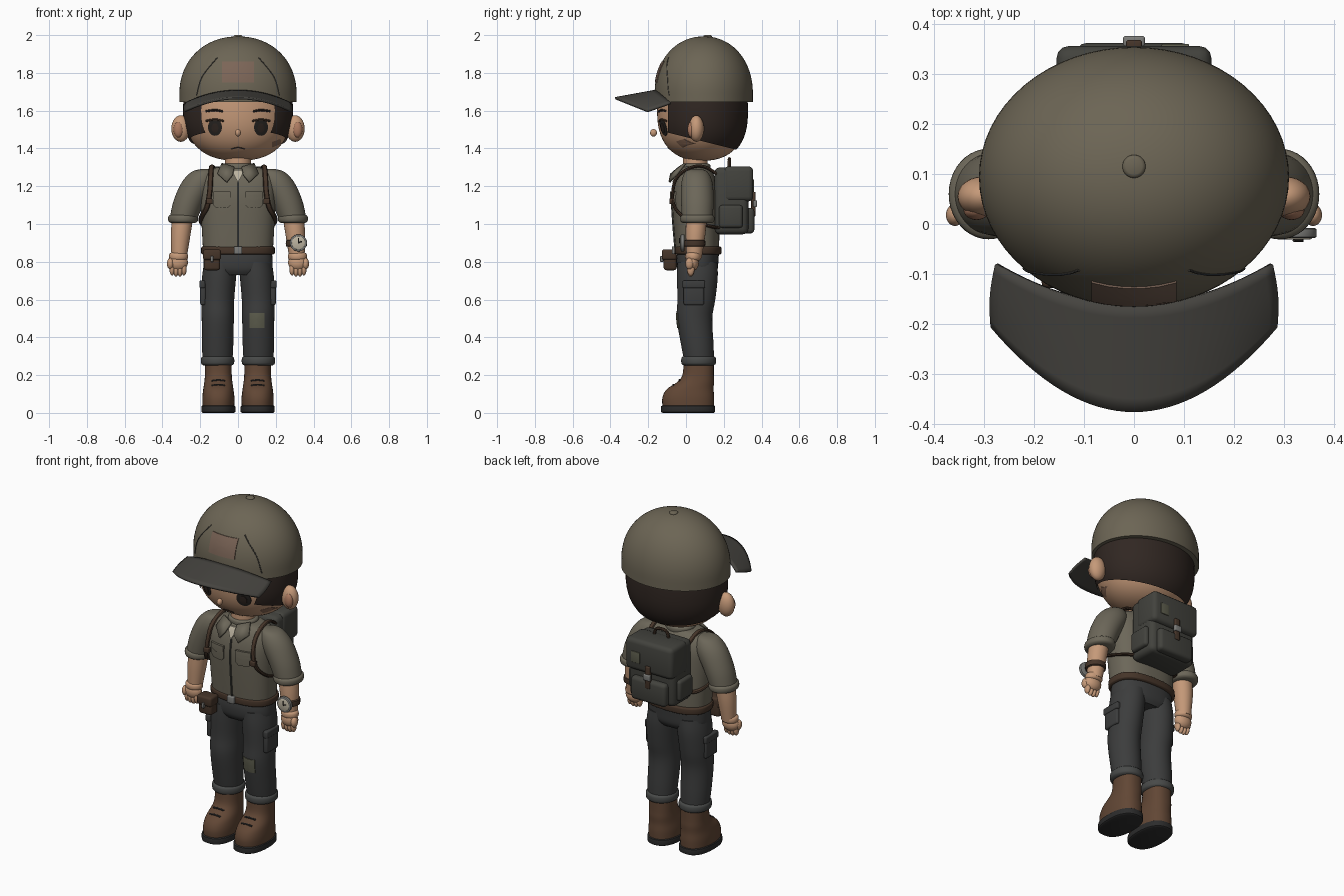
import bpy, bmesh, math
from mathutils import Vector
from mathutils.bvhtree import BVHTree

if "Cube" in bpy.data.objects:
    bpy.data.objects.remove(bpy.data.objects["Cube"])

COL = dict(cap=(.15, .13, .09), brim=(.06, .057, .05), shirt=(.15, .135, .1), skin=(.56, .32, .19),
           hair=(.03, .02, .016), pants=(.045, .046, .046), cuff=(.065, .068, .066), boot=(.12, .062, .035),
           sole=(.025, .025, .025), leather=(.06, .035, .022), pack=(.055, .055, .047), cream=(.5, .45, .35),
           patch=(.2, .13, .095), green=(.11, .11, .075), eye=(.02, .017, .015), metal=(.2, .2, .19),
           ear=(.42, .2, .12), scuff=(.25, .14, .09))
MATS = {}
for k, c in COL.items():
    MATS[k] = bpy.data.materials.new(k)
    MATS[k].diffuse_color = (*c, 1)


def finish(name, bm, col, angle=40):
    bmesh.ops.recalc_face_normals(bm, faces=bm.faces)
    me = bpy.data.meshes.new(name)
    bm.to_mesh(me)
    bm.free()
    me.shade_smooth()
    me.set_sharp_from_angle(angle=math.radians(angle))
    me.materials.append(MATS[col])
    ob = bpy.data.objects.new(name, me)
    bpy.context.collection.objects.link(ob)
    return ob


def spline(rows, n):
    """Catmull-Rom interpolation of rows of numbers."""
    out = []
    for i in range(len(rows) - 1):
        a, b, c, d = (rows[min(max(i + k, 0), len(rows) - 1)] for k in (-1, 0, 1, 2))
        for t in (j / n for j in range(n)):
            out.append([.5 * (2 * q + (r - p) * t + (2 * p - 5 * q + 4 * r - s) * t * t
                              + (3 * q - p - 3 * r + s) * t ** 3) for p, q, r, s in zip(a, b, c, d)])
    return out + [list(rows[-1])]


def loft(rings, p=2, n=40, sub=4):
    """Skin stacked superellipse rings (z, cx, cy, rx, ry)."""
    bm, loops = bmesh.new(), []
    for z, cx, cy, rx, ry in spline(rings, sub):
        ring = []
        for i in range(n):
            c, s = math.cos(2 * math.pi * i / n), math.sin(2 * math.pi * i / n)
            ring.append(bm.verts.new((cx + rx * math.copysign(abs(c) ** (2 / p), c),
                                      cy + ry * math.copysign(abs(s) ** (2 / p), s), z)))
        loops.append(ring)
    for a, b in zip(loops, loops[1:]):
        for i in range(n):
            bm.faces.new((a[i], a[(i + 1) % n], b[(i + 1) % n], b[i]))
    bm.faces.new(loops[0])
    bm.faces.new(loops[-1])
    return bm


def ovoid(cz, cy, rx, ry, rz, p, a0=-90, a1=90, n=64):
    rows = []
    for i in range(29):
        a = math.radians(a0 + (a1 - a0) * i / 28)
        s, k = math.sin(a), max(abs(math.cos(a)), .004) ** (2 / p)
        rows.append((cz + rz * math.copysign(abs(s) ** (2 / p), s), 0, cy, rx * k, ry * k))
    return loft(rows, 2, n, 1)


def band(z0, z1, cx, cy, rx, ry, r=.012, p=2):
    """Rounded cuff or belt."""
    return loft([(z0, cx, cy, rx - r, ry - r), (z0 + r * .4, cx, cy, rx - r * .3, ry - r * .3),
                 (z0 + r, cx, cy, rx, ry), (z1 - r, cx, cy, rx, ry),
                 (z1 - r * .4, cx, cy, rx - r * .3, ry - r * .3), (z1, cx, cy, rx - r, ry - r)], p, 40, 2)


def box(name, x, y, z, col, bevel=.008):
    """Bevelled box from ranges."""
    bm = bmesh.new()
    bmesh.ops.create_cube(bm, size=1)
    for v in bm.verts:
        v.co = [(lo + hi) / 2 + c * (hi - lo) for c, (lo, hi) in zip(v.co, (x, y, z))]
    bmesh.ops.bevel(bm, geom=bm.edges[:], offset=bevel, segments=3, affect='EDGES', profile=.5)
    return finish(name, bm, col)


def ball(name, c, r, col):
    bm = bmesh.new()
    bmesh.ops.create_uvsphere(bm, u_segments=24, v_segments=14, radius=1)
    for v in bm.verts:
        v.co = [a + b * q for a, b, q in zip(c, r, v.co)]
    return finish(name, bm, col)


def tube(name, pts, r, col, sub=6, flat=1):
    """Tube through points; flat squashes its thickness along y."""
    bm, loops = bmesh.new(), []
    P = [Vector(q) for q in spline(pts, sub)]
    for i, q in enumerate(P):
        t = (P[min(i + 1, len(P) - 1)] - P[max(i - 1, 0)]).normalized()
        u = t.cross(Vector((1, 0, 0)) if abs(t.x) < .8 else Vector((0, 1, 0))).normalized()
        w = t.cross(u)
        loops.append([bm.verts.new(q + r * (math.cos(a) * u * flat + math.sin(a) * w))
                      for a in (math.pi * k / 4 for k in range(8))])
    for a, b in zip(loops, loops[1:]):
        for i in range(8):
            bm.faces.new((a[i], a[(i + 1) % 8], b[(i + 1) % 8], b[i]))
    bm.faces.new(loops[0])
    bm.faces.new(loops[-1])
    return finish(name, bm, col)


def surf(ob, x, z, off):
    """Point on the front of an object at x, z."""
    me = ob.data
    tree = BVHTree.FromPolygons([v.co for v in me.vertices], [p.vertices[:] for p in me.polygons])
    hit = tree.ray_cast(Vector((x, -2, z)), Vector((0, 1, 0)))[0]
    return Vector((x, (hit.y if hit else 0) - off, z))


def patch(name, ob, outline, col, t=.004, dens=5):
    """Thin panel wrapped on the front of an object."""
    n = len(outline)
    pts = [Vector(outline[i]).lerp(Vector(outline[(i + 1) % n]), k / dens) for i in range(n) for k in range(dens)]
    mid = sum(pts, Vector((0, 0))) / len(pts)
    bm, loops = bmesh.new(), []
    for k, off in ((.02, t), (.35, t), (.7, t), (1, t), (1, -.006)):
        loops.append([bm.verts.new(surf(ob, *mid.lerp(q, k), off)) for q in pts])
    for a, b in zip(loops, loops[1:]):
        for i in range(len(pts)):
            bm.faces.new((a[i], a[(i + 1) % len(pts)], b[(i + 1) % len(pts)], b[i]))
    bm.faces.new(loops[0])
    return finish(name, bm, col)


def line(name, ob, pts, r, col, off=0):
    return tube(name, [surf(ob, x, z, off) for x, z in spline(pts, 4)], r, col, 1)


def rect(x0, x1, z0, z1):
    return [(x0, z0), (x1, z0), (x1, z1), (x0, z1)]


def oval(x, z, rx, rz):
    return [(x + rx * math.cos(a), z + rz * math.sin(a)) for a in (math.pi * k / 12 for k in range(24))]


# head, hair trimmed by two planes, face
head = finish("head", ovoid(1.6, .085, .283, .238, .265, 2.4), 'skin')
bm = ovoid(1.6, .085, .291, .243, .268, 2.5)
for co, no in (((0, -.095, 0), (0, -1, 0)), ((0, -.1, 1.485), (0, -.25, -1)), ((0, 0, 1.72), (0, 0, 1))):
    r = bmesh.ops.bisect_plane(bm, geom=bm.verts[:] + bm.edges[:] + bm.faces[:], plane_co=co, plane_no=no, clear_outer=True)
finish("hair", bm, 'hair')
ball("nose", (0, -.172, 1.483), (.015, .018, .02), 'skin')
line("mouth", head, [(-.035, 1.397), (0, 1.405), (.035, 1.397)], .003, 'hair')
patch("cheek_mark", head, [(.18, 1.405), (.23, 1.425), (.225, 1.45), (.18, 1.435)], 'scuff')
for s in (-1, 1):
    patch("eye", head, oval(s * .122, 1.512, .037, .045), 'eye', .003, 1)
    patch("pupil", head, oval(s * .122, 1.508, .018, .025), 'hair', .006, 1)
    line("eyelid", head, [(s * .075, 1.545), (s * .12, 1.553), (s * .17, 1.545)], .006, 'leather')
    line("eyebrow", head, [(s * .08, 1.596), (s * .12, 1.603), (s * .17, 1.597)], .006, 'hair')
    ball("ear", (s * .303, .055, 1.505), (.05, .04, .07), 'skin')
    ball("inner_ear", (s * .315, .028, 1.5), (.026, .02, .042), 'ear')

# cap, button, seams and curved brim
bm = ovoid(1.69, .094, .31, .26, .303, 2.1, 0, 90)
for f in [f for f in bm.faces if len(f.verts) > 4 and f.calc_center_median().z < 1.7]:
    ext = bmesh.ops.extrude_face_region(bm, geom=[f])
    bmesh.ops.translate(bm, verts=[v for v in ext['geom'] if isinstance(v, bmesh.types.BMVert)], vec=(0, 0, -.045))
    bm.faces.remove(f)
cap = finish("cap", bm, 'cap')
finish("cap_button", band(1.98, 2.0, 0, .115, .023, .023, .007), 'cap')
patch("cap_patch", cap, rect(-.085, .085, 1.75, 1.86), 'patch')
for s in (-1, 1):
    line("cap_seam", cap, [(s * .22, 1.68), (s * .19, 1.78), (s * .11, 1.88)], .003, 'brim')
bm, rows = bmesh.new(), []
for i in range(33):
    u = -1 + i / 16
    a, b = Vector((.275 * u, -.16 + .08 * u * u, 1.705 - .065 * u * u)), Vector((.283 * u, -.375 + .17 * u * u, 1.666 - .07 * u * u))
    rows.append([bm.verts.new(a.lerp(b, k / 8) + Vector((.006 * u * math.sin(math.pi * k / 8), 0, 0))) for k in range(9)])
for a, b in zip(rows, rows[1:]):
    for k in range(8):
        bm.faces.new((a[k], b[k], b[k + 1], a[k + 1]))
brim = finish("cap_brim", bm, 'brim')
m = brim.modifiers.new("thickness", 'SOLIDIFY')
m.thickness, m.offset = .012, 0

# torso, neck, shirt details
shirt = finish("shirt", loft([(.86, 0, .06, .185, .115), (1, 0, .055, .193, .122), (1.13, 0, .05, .2, .124),
                              (1.21, 0, .05, .2, .115), (1.265, 0, .05, .18, .095), (1.295, 0, .05, .13, .075),
                              (1.305, 0, .05, .07, .06)], 2.5, 56), 'shirt')
finish("neck", loft([(1.27, 0, .05, .068, .065), (1.37, 0, .05, .068, .065)]), 'skin')
finish("collar_band", band(1.28, 1.32, 0, .052, .085, .078), 'shirt')
patch("undershirt", shirt, [(-.035, 1.285), (0, 1.22), (.035, 1.285)], 'cream', .01)
line("placket", shirt, [(0, .88), (0, 1.05), (0, 1.22)], .006, 'pack')
for s in (-1, 1):
    bm = bmesh.new()
    bm.faces.new([bm.verts.new((s * x, y, z)) for x, y, z in ((.02, -.035, 1.3), (.085, -.005, 1.32), (.107, -.05, 1.265),
                                                             (.06, -.088, 1.222), (.028, -.08, 1.262))])
    m = finish("collar_flap", bm, 'shirt').modifiers.new("thickness", 'SOLIDIFY')
    m.thickness, m.offset = .012, 0
    a, b = sorted((s * .04, s * .13))
    patch("chest_pocket", shirt, [(a, 1.1), (a + .015, 1.085), (b - .015, 1.085), (b, 1.1), (b, 1.165), (a, 1.165)], 'shirt', .008)
    patch("pocket_flap", shirt, [(a, 1.14), (s * .085, 1.128), (b, 1.14), (b, 1.172), (a, 1.172)], 'shirt', .013)
    # backpack straps
    tube("pack_strap", [(s * .13, .17, 1.26), (s * .135, .1, 1.302), (s * .14, .03, 1.3), (s * .145, -.045, 1.25),
                        (s * .15, -.07, 1.17), (s * .165, -.06, 1.09), (s * .195, 0, 1.03), (s * .18, .12, .99), (s * .14, .17, .98)],
         .014, 'leather', 6, .6)
    box("strap_buckle", (s * .152 - .017, s * .152 + .017), (-.088, -.06), (1.105, 1.135), 'leather', .005)

# arms and hands
for s in (-1, 1):
    finish("sleeve", loft([(1.29, s * .17, .055, .03, .03), (1.275, s * .185, .055, .062, .06), (1.22, s * .208, .058, .09, .082),
                           (1.12, s * .258, .06, .084, .086), (1.02, s * .291, .06, .072, .08)]), 'shirt')
    finish("sleeve_cuff", band(1.005, 1.05, s * .291, .06, .079, .09, .015), 'shirt')
    finish("forearm", loft([(1.03, s * .293, .055, .055, .055), (.94, s * .304, .05, .052, .052),
                            (.82, s * .312, .043, .04, .04)]), 'skin')
    finish("wrist", band(.805, .85, s * .315, .038, .05, .042, .015), 'skin')
    ball("palm", (s * .317, .032, .795), (.052, .036, .045), 'skin')
    ball("thumb", (s * .358, .018, .79), (.018, .022, .03), 'skin')
    for i in range(4):
        ball("finger", (s * (.286 + .021 * i), .025, .755 + (.006 if i in (0, 3) else 0)), (.014, .02, .034), 'skin')

# wristwatch
finish("watch_strap", band(.88, .915, .309, .046, .056, .056, .006), 'leather')
for nm, r, y0, y1, c in (("watch_case", .045, -.028, -.008, 'metal'), ("watch_dial", .036, -.031, -.02, 'cream')):
    bm = band(-y1, -y0, 0, 0, r, r, .004)
    for v in bm.verts:
        v.co = (v.co.x + .32, -v.co.z, v.co.y + .9)
    finish(nm, bm, c)
for dx, dz in ((.0, .026), (.018, .008)):
    tube("watch_hand", [(.32, -.033, .9), (.32 + dx, -.033, .9 + dz)], .003, 'eye', 1)

# trousers, belt, pouch
finish("hips", loft([(.73, 0, .06, .13, .09), (.76, 0, .06, .178, .107), (.81, 0, .06, .183, .112), (.86, 0, .065, .178, .11)], 2.4), 'pants')
finish("belt", band(.838, .882, 0, .063, .195, .125, .01, 2.5), 'leather')
box("belt_buckle", (-.022, .022), (-.075, -.05), (.84, .882), 'metal', .005)
box("belt_pouch", (-.18, -.095), (-.118, -.05), (.755, .845), 'leather', .014)
box("pouch_flap", (-.185, -.09), (-.128, -.05), (.81, .865), 'leather', .012)
box("pouch_clasp", (-.146, -.13), (-.137, -.12), (.8, .83), 'metal', .003)
for s in (-1, 1):
    leg = finish("trouser_leg", loft([(.27, s * .108, .07, .078, .078), (.36, s * .108, .06, .083, .086), (.5, s * .107, .045, .085, .094),
                                      (.6, s * .107, .055, .087, .1), (.72, s * .1, .06, .09, .108), (.8, s * .09, .06, .088, .105)]), 'pants')
    finish("trouser_cuff", band(.25, .302, s * .108, .067, .088, .092, .016), 'cuff')
    a, b = sorted((s * .17, s * .2))
    box("cargo_pocket", (a, b), (-.012, .095), (.57, .69), 'pants', .01)
    box("cargo_flap", (a + s * .004, b + s * .004), (-.018, .101), (.66, .702), 'pants', .008)
    # boots
    boot = finish("boot", loft([(.03, s * .104, .012, .084, .136), (.08, s * .104, .012, .085, .137), (.125, s * .104, .022, .08, .124),
                                (.165, s * .104, .052, .074, .096), (.2, s * .104, .064, .071, .083), (.255, s * .104, .067, .07, .08)], 2.3), 'boot')
    finish("boot_sole", band(0, .04, s * .104, .011, .09, .143, .008, 2.4), 'sole')
    for z in (.145, .17):
        line("boot_lace", boot, [(s * .104 - .035, z), (s * .104, z + .004), (s * .104 + .035, z)], .005, 'sole')
patch("knee_patch", leg, rect(.06, .14, .45, .53), 'green')

# backpack
box("pack_body", (-.15, .15), (.15, .33), (.945, 1.3), 'pack', .03)
box("pack_lid", (-.155, .155), (.2, .356), (1.12, 1.305), 'pack', .025)
box("pack_pocket", (-.115, .115), (.3, .362), (.95, 1.085), 'pack', .02)
box("pack_clasp_strap", (-.016, .016), (.345, .368), (1.04, 1.17), 'leather', .005)
box("pack_clasp", (-.022, .022), (.355, .376), (1.09, 1.125), 'metal', .005)
box("pack_patch", (.055, .11), (.35, .36), (1.17, 1.235), 'green', .003)
for s in (-1, 1):
    a, b = sorted((s * .13, s * .172))
    box("pack_side_pocket", (a, b), (.175, .3), (.98, 1.1), 'pack', .016)
tube("pack_handle", [(-.05, .23, 1.29), (-.035, .23, 1.335), (0, .23, 1.345), (.035, .23, 1.335), (.05, .23, 1.29)], .009, 'leather')

for m in bpy.data.materials:
    if m.users and not m.is_grease_pencil:
        m.use_nodes = True
        m.node_tree.nodes["Principled BSDF"].inputs["Base Color"].default_value = m.diffuse_color
